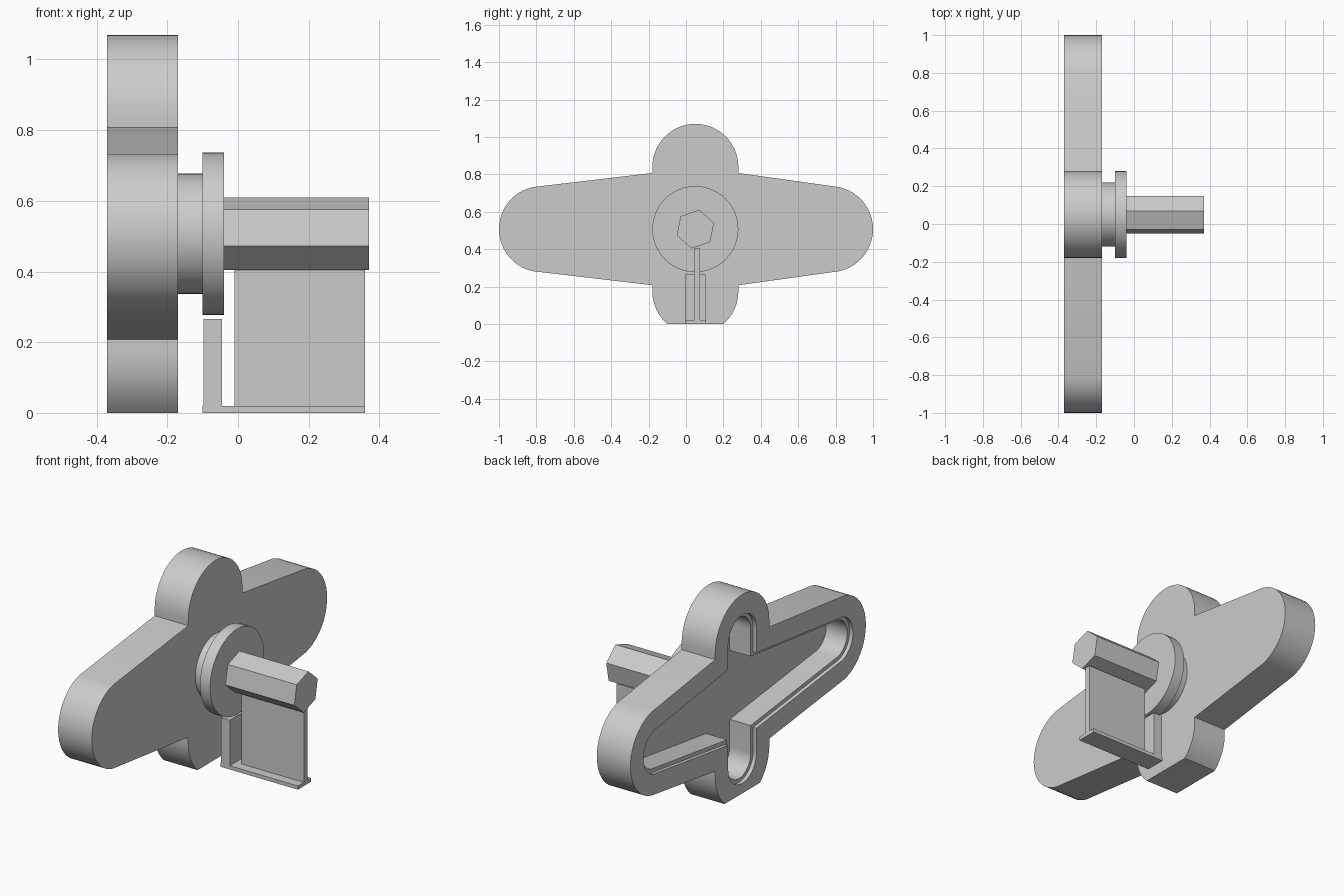
import bpy, bmesh
from math import sin, cos, radians, pi
from mathutils import Matrix

if "Cube" in bpy.data.objects:
    bpy.data.objects.remove(bpy.data.objects["Cube"], do_unlink=True)

grey = bpy.data.materials.new("plain_grey")
grey.use_nodes = True
grey.diffuse_color = (0.6, 0.6, 0.6, 1)
grey.node_tree.nodes["Principled BSDF"].inputs["Base Color"].default_value = (0.6, 0.6, 0.6, 1)

AXIS_Y, AXIS_Z = 0.05, 0.507   # shaft axis
R = 0.23                       # radius of every lobe


def finish(bm, name):
    bmesh.ops.recalc_face_normals(bm, faces=bm.faces)
    mesh = bpy.data.meshes.new(name)
    bm.to_mesh(mesh)
    bm.free()
    mesh.materials.append(grey)
    obj = bpy.data.objects.new(name, mesh)
    bpy.context.collection.objects.link(obj)
    bpy.ops.object.select_all(action="DESELECT")
    obj.select_set(True)
    bpy.context.view_layer.objects.active = obj
    bpy.ops.object.shade_smooth_by_angle(angle=radians(30))
    return obj


def arc(cy, cz, r, start, end, steps=22):
    angles = [radians(start + (end - start) * i / steps) for i in range(steps + 1)]
    return [(cy + r * cos(a), cz + r * sin(a)) for a in angles]


def outline(d):
    """Four-lobed handle outline moved inward by d, as (y, z) points."""
    r, neck = R - d, 0.3 - 0.88 * d
    left, right = AXIS_Y - r, AXIS_Y + r
    pts = arc(0.77, AXIS_Z, r, -78, 78)
    pts += [(right, AXIS_Z + neck)] + arc(AXIS_Y, 0.84, r, 0, 180) + [(left, AXIS_Z + neck)]
    pts += arc(-0.77, AXIS_Z, r, 102, 258)
    pts += [(left, AXIS_Z - neck)] + arc(AXIS_Y, 0.174, r, 180, 360) + [(right, AXIS_Z - neck)]
    return [(y, max(z, 0)) for y, z in pts]


# Handle: solid face towards the shaft, stepped hollow on the other side
bm = bmesh.new()
rings = []
for x, inset in [(-0.17, 0), (-0.37, 0), (-0.37, 0.11), (-0.35, 0.11), (-0.35, 0.13), (-0.225, 0.13)]:
    rings.append([bm.verts.new((x, y, z)) for y, z in outline(inset)])
for a, b in zip(rings, rings[1:]):
    for i in range(len(a)):
        j = (i + 1) % len(a)
        bm.faces.new((a[i], a[j], b[j], b[i]))
bm.faces.new(rings[0])
bm.faces.new(rings[-1])
finish(bm, "handle")


def rod(name, x0, x1, radius, sides, turn=0):
    """Prism along x, with its first corner turned up from +y."""
    bm = bmesh.new()
    ends = []
    for x in (x0, x1):
        angles = [radians(turn) + 2 * pi * i / sides for i in range(sides)]
        ends.append([bm.verts.new((x, AXIS_Y + radius * cos(a), AXIS_Z + radius * sin(a)))
                     for a in angles])
        bm.faces.new(ends[-1])
    a, b = ends
    for i in range(sides):
        j = (i + 1) % sides
        bm.faces.new((a[i], a[j], b[j], b[i]))
    finish(bm, name)


def block(name, x, y, z):
    bm = bmesh.new()
    size = [q[1] - q[0] for q in (x, y, z)]
    centre = [(q[0] + q[1]) / 2 for q in (x, y, z)]
    bmesh.ops.create_cube(bm, size=1, matrix=Matrix.Translation(centre) @ Matrix.Diagonal((*size, 1)))
    finish(bm, name)


# Hub, flange and hexagonal shaft
rod("hub", -0.17, -0.10, 0.17, 48)
rod("flange", -0.10, -0.04, R, 48)
rod("hex_shaft", -0.04, 0.37, 0.105, 6, turn=19)

# Support under the shaft
block("support_base", (-0.10, 0.36), (-0.005, 0.108), (0, 0.02))
block("support_web", (-0.01, 0.36), (0.045, 0.075), (0.02, 0.405))
block("support_post", (-0.097, -0.045), (-0.005, 0.105), (0.02, 0.265))
